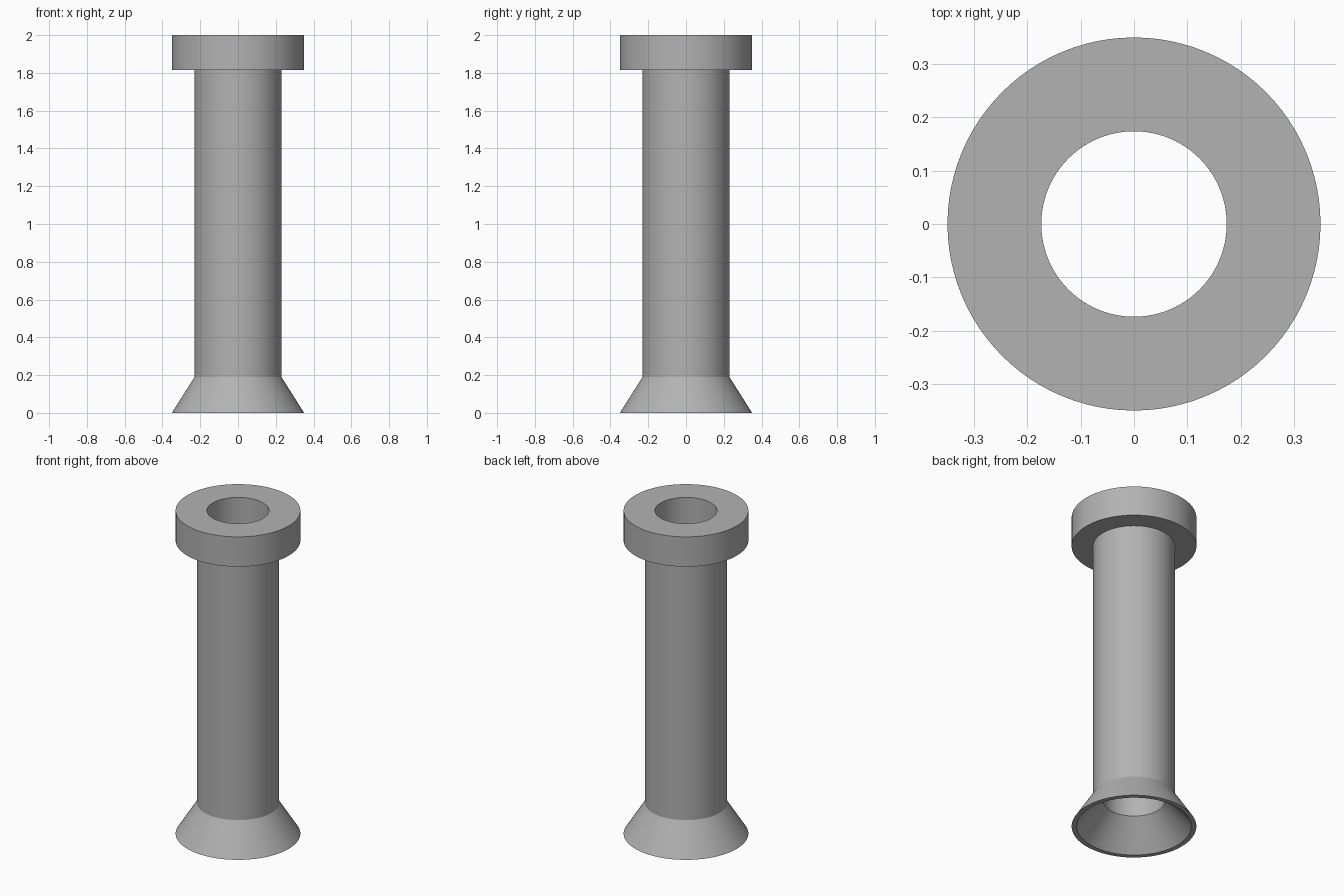
import bpy
import bmesh
import math

if "Cube" in bpy.data.objects:
    bpy.data.objects.remove(bpy.data.objects["Cube"])

SEGMENTS = 96

grey = bpy.data.materials.new("plain grey")
grey.diffuse_color = (0.45, 0.45, 0.45, 1)
grey.use_nodes = True
grey.node_tree.nodes["Principled BSDF"].inputs["Base Color"].default_value = grey.diffuse_color


def lathe(name, profile):
    """Spin a closed (radius, height) profile around the z axis."""
    bm = bmesh.new()
    rings = []
    for i in range(SEGMENTS):
        a = 2 * math.pi * i / SEGMENTS
        rings.append([bm.verts.new((r * math.cos(a), r * math.sin(a), z)) for r, z in profile])
    n = len(profile)
    for i in range(SEGMENTS):
        here, after = rings[i], rings[(i + 1) % SEGMENTS]
        for j in range(n):
            k = (j + 1) % n
            bm.faces.new((here[j], after[j], after[k], here[k]))
    bmesh.ops.recalc_face_normals(bm, faces=bm.faces)
    mesh = bpy.data.meshes.new(name)
    bm.to_mesh(mesh)
    bm.free()
    mesh.materials.append(grey)
    obj = bpy.data.objects.new(name, mesh)
    bpy.context.collection.objects.link(obj)
    bpy.context.view_layer.objects.active = obj
    obj.select_set(True)
    bpy.ops.object.shade_smooth_by_angle(angle=math.radians(25))
    obj.select_set(False)
    return obj


# Hollow rivet: flared foot, tube and thick flange in one turned piece
lathe("hollow_rivet", [
    (0.35, 0.0), (0.23, 0.19),      # flared foot
    (0.23, 1.815),                  # tube
    (0.35, 1.815), (0.35, 2.0),     # flange
    (0.174, 2.0), (0.174, 0.167),   # bore
    (0.322, 0.0),                   # inside of the flare
])
